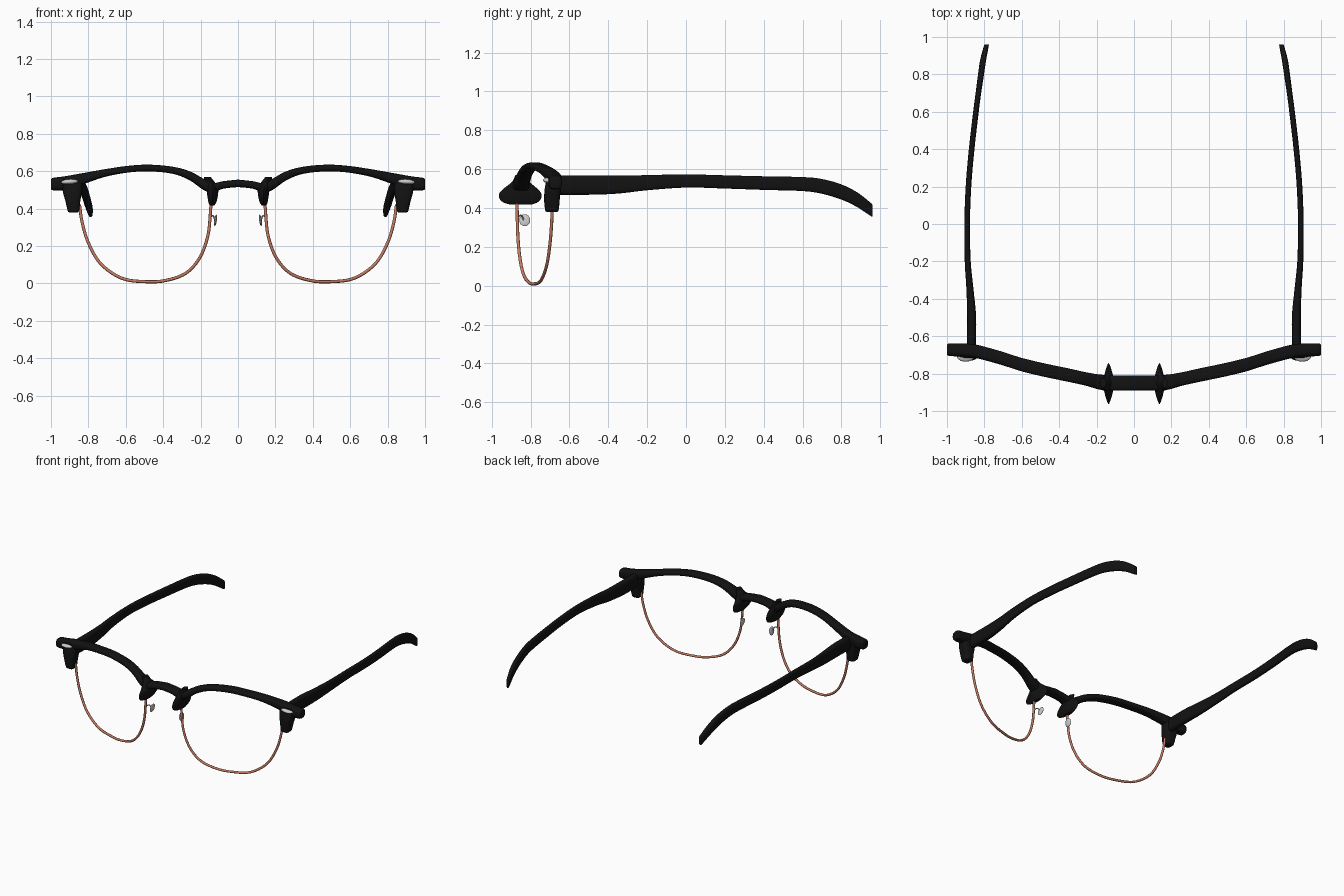
import bpy
import bmesh
from math import cos, sin, pi, copysign
from mathutils import Vector, Matrix

cube = bpy.data.objects.get("Cube")
if cube:
    bpy.data.objects.remove(cube, do_unlink=True)


def material(name, color, metallic=0.0, roughness=0.5):
    m = bpy.data.materials.new(name)
    m.use_nodes = True
    m.diffuse_color = (*color, 1)
    node = m.node_tree.nodes["Principled BSDF"]
    node.inputs["Base Color"].default_value = (*color, 1)
    node.inputs["Metallic"].default_value = metallic
    node.inputs["Roughness"].default_value = roughness
    return m


BLACK = material("black acetate", (0.006, 0.006, 0.006))
COPPER = material("copper wire", (0.55, 0.2, 0.12))
SILVER = material("silver metal", (0.6, 0.6, 0.6))


def smooth_path(rows, steps):
    """Catmull-Rom interpolation of rows of any length."""
    pts = [Vector(r) for r in rows]
    pts = [pts[0]] + pts + [pts[-1]]
    out = []
    for a, b, c, d in zip(pts, pts[1:], pts[2:], pts[3:]):
        for i in range(steps):
            t = i / steps
            out.append(b + (c - a) * (t / 2)
                       + (a * 2 - b * 5 + c * 4 - d) * (t * t / 2)
                       + (b * 3 - a - c * 3 + d) * (t ** 3 / 2))
    return out + [pts[-1]]


def finish(obj, mat):
    """Colour, smooth and mirror a part."""
    obj.data.materials.clear()
    obj.data.materials.append(mat)
    bpy.ops.object.select_all(action="DESELECT")
    obj.select_set(True)
    bpy.context.view_layer.objects.active = obj
    bpy.ops.object.shade_smooth_by_angle(angle=0.8)
    mirror = obj.modifiers.new("left and right", "MIRROR")
    mirror.use_clip = True
    return obj


def mesh_object(name, bm, mat):
    bmesh.ops.recalc_face_normals(bm, faces=bm.faces)
    mesh = bpy.data.meshes.new(name)
    bm.to_mesh(mesh)
    bm.free()
    obj = bpy.data.objects.new(name, mesh)
    bpy.context.collection.objects.link(obj)
    return finish(obj, mat)


def loft(name, axis, rows, power, mat, cap_end=True, sides=24, steps=5):
    """Rows: position on the axis, two centres, two half sizes."""
    bm = bmesh.new()
    others = [i for i in range(3) if i != axis]
    rings = []
    for pos, c1, c2, h1, h2 in smooth_path(rows, steps):
        ring = []
        for k in range(sides):
            a = 2 * pi * k / sides
            p = [0, 0, 0]
            p[axis] = pos
            for i, c, h, w in ((others[0], c1, h1, cos(a)), (others[1], c2, h2, sin(a))):
                p[i] = c + h * copysign(abs(w) ** (2 / power), w)
            ring.append(bm.verts.new(p))
        rings.append(ring)
    for r, s in zip(rings, rings[1:]):
        for k in range(sides):
            n = (k + 1) % sides
            bm.faces.new((r[k], r[n], s[n], s[k]))
    bm.faces.new(rings[0])
    if cap_end:
        bm.faces.new(rings[-1])
    return mesh_object(name, bm, mat)


def wire(name, points, radius, mat):
    curve = bpy.data.curves.new(name, "CURVE")
    curve.dimensions = "3D"
    curve.bevel_depth = radius
    curve.bevel_resolution = 2
    curve.use_fill_caps = True
    path = smooth_path(points, 6)
    spline = curve.splines.new("POLY")
    spline.points.add(len(path) - 1)
    for sp, p in zip(spline.points, path):
        sp.co = (*p, 1)
    obj = bpy.data.objects.new(name, curve)
    bpy.context.collection.objects.link(obj)
    bpy.ops.object.select_all(action="DESELECT")
    obj.select_set(True)
    bpy.context.view_layer.objects.active = obj
    bpy.ops.object.convert(target="MESH")
    return finish(bpy.context.object, mat)


def ellipsoid(name, center, size, turn, axis, mat):
    bm = bmesh.new()
    place = (Matrix.Translation(center) @ Matrix.Rotation(turn, 4, axis)
             @ Matrix.Diagonal((*size, 1)))
    bmesh.ops.create_uvsphere(bm, u_segments=20, v_segments=12, radius=1, matrix=place)
    return mesh_object(name, bm, mat)


# Brow bar from the outer end to the middle of the bridge
loft("brow_bar", 0, [
    (1.0, -0.672, 0.53, 0.024, 0.022),
    (0.99, -0.672, 0.531, 0.033, 0.033),
    (0.93, -0.674, 0.535, 0.035, 0.037),
    (0.85, -0.68, 0.554, 0.036, 0.032),
    (0.72, -0.714, 0.588, 0.036, 0.021),
    (0.6, -0.752, 0.609, 0.036, 0.018),
    (0.48, -0.781, 0.617, 0.036, 0.018),
    (0.35, -0.808, 0.605, 0.036, 0.019),
    (0.26, -0.828, 0.576, 0.036, 0.024),
    (0.19, -0.844, 0.533, 0.04, 0.03),
    (0.14, -0.85, 0.51, 0.042, 0.026),
    (0.08, -0.85, 0.526, 0.04, 0.02),
    (0, -0.85, 0.535, 0.04, 0.02)], 3, BLACK, cap_end=False)

# Lug that hangs from each outer end
loft("outer_lug", 2, [
    (0.56, 0.885, -0.68, 0.053, 0.035),
    (0.5, 0.886, -0.686, 0.052, 0.041),
    (0.44, 0.883, -0.69, 0.04, 0.04),
    (0.39, 0.88, -0.69, 0.031, 0.035),
    (0.38, 0.88, -0.69, 0.024, 0.028)], 3.5, BLACK)

# Flared fin on each side of the nose
loft("nose_fin", 2, [
    (0.57, 0.165, -0.85, 0.018, 0.028),
    (0.535, 0.148, -0.85, 0.028, 0.045),
    (0.5, 0.137, -0.852, 0.031, 0.086),
    (0.475, 0.136, -0.853, 0.029, 0.108),
    (0.45, 0.136, -0.853, 0.025, 0.108),
    (0.43, 0.137, -0.852, 0.02, 0.09),
    (0.417, 0.139, -0.85, 0.012, 0.055)], 1.4, BLACK)

# Side arms with a drooping tip
loft("temple_arm", 1, [
    (-0.67, 0.87, 0.518, 0.024, 0.05),
    (-0.5, 0.868, 0.518, 0.024, 0.05),
    (-0.35, 0.877, 0.52, 0.019, 0.046),
    (-0.2, 0.889, 0.53, 0.016, 0.039),
    (0, 0.892, 0.539, 0.015, 0.034),
    (0.2, 0.885, 0.534, 0.015, 0.034),
    (0.4, 0.868, 0.528, 0.015, 0.035),
    (0.6, 0.845, 0.523, 0.015, 0.036),
    (0.7, 0.832, 0.511, 0.015, 0.038),
    (0.8, 0.818, 0.482, 0.016, 0.039),
    (0.88, 0.806, 0.443, 0.016, 0.038),
    (0.95, 0.79, 0.393, 0.013, 0.034),
    (0.96, 0.788, 0.386, 0.01, 0.029)], 3, BLACK)

# Lower wire rim, lying in a slanted plane
rim = [(0.14, 0.46), (0.146, 0.4), (0.16, 0.26), (0.203, 0.14), (0.278, 0.055),
       (0.385, 0.016), (0.49, 0.009), (0.62, 0.027), (0.733, 0.104),
       (0.8, 0.217), (0.834, 0.33), (0.847, 0.42)]
wire("wire_rim", [(x, -0.907 + 0.259 * x, z) for x, z in rim], 0.0085, COPPER)

# Nose pads on short bent arms
wire("pad_arm", [(0.151, -0.867, 0.33), (0.144, -0.86, 0.357),
                 (0.132, -0.845, 0.36), (0.123, -0.835, 0.335)], 0.004, SILVER)
ellipsoid("nose_pad", (0.12, -0.83, 0.337), (0.007, 0.028, 0.031), -0.15, "Y", SILVER)

# Rivet plate on the front of each outer end
ellipsoid("rivet_plate", (0.9, -0.71, 0.543), (0.046, 0.026, 0.014), 0.06, "Y", SILVER)
